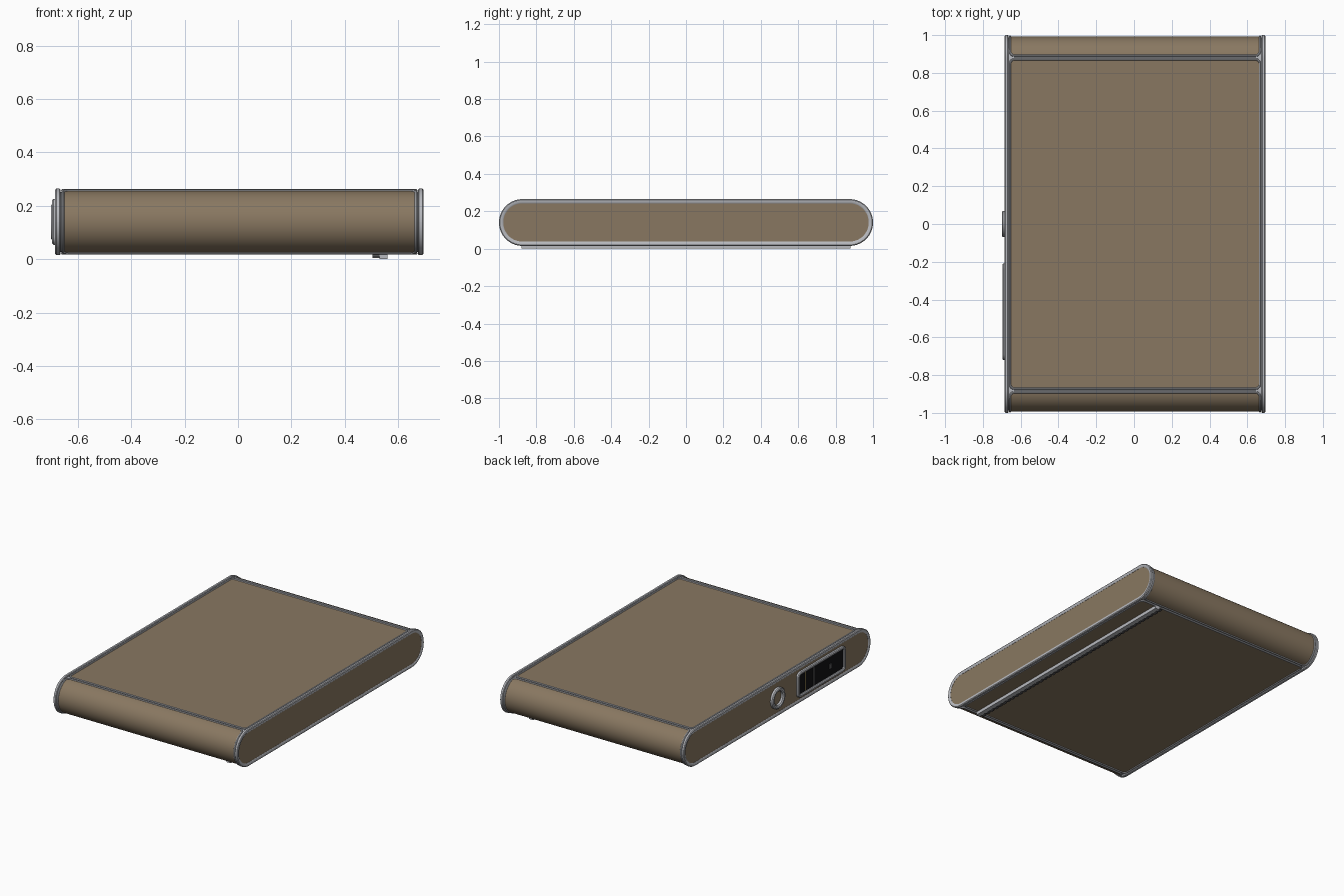
import bpy, bmesh, math

if "Cube" in bpy.data.objects:
    bpy.data.objects.remove(bpy.data.objects["Cube"])

def material(name, rgb):
    m = bpy.data.materials.new(name)
    m.diffuse_color = (*rgb, 1)
    m.use_nodes = True
    m.node_tree.nodes["Principled BSDF"].inputs["Base Color"].default_value = m.diffuse_color
    return m

BROWN = material("warm brown", (0.25, 0.187, 0.12))
SILVER = material("silver", (0.48, 0.49, 0.52))
BLACK = material("black", (0.006, 0.006, 0.007))
GREY = material("dark grey", (0.10, 0.10, 0.105))
GOLD = material("gold", (0.40, 0.30, 0.12))

ZC, YC, R = 0.14, 0.875, 0.117       # body centre height, end-arc centre, panel radius
L, A = 2 * YC, math.pi * R           # straight and arc lengths of the outline


def finish(ob, mat):
    ob.data.materials.append(mat)
    bpy.ops.object.select_all(action='DESELECT')
    ob.select_set(True)
    bpy.context.view_layer.objects.active = ob
    if ob.type == 'CURVE':
        bpy.ops.object.convert(target='MESH')
    bpy.ops.object.shade_smooth_by_angle(angle=math.radians(35))
    return ob


def loft(name, loops, mat, ring=False):
    """Skin a list of equal-length closed loops; ring joins last to first, otherwise cap."""
    bm = bmesh.new()
    rows = [[bm.verts.new(p) for p in lp] for lp in loops]
    n = len(rows[0])
    pairs = list(zip(rows, rows[1:])) + ([(rows[-1], rows[0])] if ring else [])
    for a, b in pairs:
        for i in range(n):
            j = (i + 1) % n
            bm.faces.new((a[i], a[j], b[j], b[i]))
    if not ring:
        bm.faces.new(rows[0])
        bm.faces.new(rows[-1])
    bmesh.ops.recalc_face_normals(bm, faces=bm.faces)
    me = bpy.data.meshes.new(name)
    bm.to_mesh(me)
    bm.free()
    ob = bpy.data.objects.new(name, me)
    bpy.context.collection.objects.link(ob)
    return finish(ob, mat)


def rounded(x, cy, hy, hz, r, seg=16):
    """Rounded rectangle in the plane x."""
    pts = []
    for k, (sy, sz) in enumerate(((1, 1), (-1, 1), (-1, -1), (1, -1))):
        for i in range(seg + 1):
            a = math.pi / 2 * (k + i / seg)
            pts.append((x, cy + sy * (hy - r) + r * math.cos(a),
                        ZC + sz * (hz - r * 0.9999) + r * math.sin(a)))
    return pts


def stadium(x, rad):
    return rounded(x, 0, YC + rad, rad, rad * 0.999)


def box(name, lo, hi, mat):
    loops = [[(lo[0], lo[1], z), (hi[0], lo[1], z), (hi[0], hi[1], z), (lo[0], hi[1], z)]
             for z in (lo[2], hi[2])]
    return loft(name, loops, mat)


def around(x, s, rad):
    """Point at distance s around the body outline."""
    flip = -1 if s >= L + A else 1
    s %= L + A
    if s < L:
        y, z = YC - s, rad
    else:
        a = (s - L) / A * math.pi
        y, z = -YC - rad * math.sin(a), rad * math.cos(a)
    return (x, flip * y, ZC + flip * z)


# silver core
loft("body_core", [stadium(-0.672, 0.112), stadium(0.682, 0.112)], SILVER)

# end rims and recessed brown end plates
for side, x, d in (("left", -0.675, -1), ("right", 0.685, 1)):
    prof = [(-.010, .121), (-.006, .125), (.006, .125), (.010, .120),
            (.010, .108), (.006, .102), (-.010, .102)]
    loft(side + "_rim", [stadium(x + d * u, r) for u, r in prof], SILVER, ring=True)
    loft(side + "_end_plate", [stadium(x - d * .004, .104), stadium(x + d * .005, .104)], BROWN)

# wrapped panels with a silver bead round each
X0, X1, C = -0.657, 0.667, 0.025
for name, s0, s1, mid in (("top", .003, L - .003, 1),
                          ("front", L + .016, L + A - .016, 28),
                          ("bottom", L + A + .003, 2 * L + A - .003, 1),
                          ("back", 2 * L + A + .016, 2 * L + 2 * A - .016, 28)):
    corner = [(C * (1 - math.cos(t)), C * (1 - math.sin(t)))
              for t in (math.pi / 2 * i / 7 for i in range(8))]
    edge = [(s0 + u, v) for u, v in corner]
    edge += [(s0 + C + (s1 - s0 - 2 * C) * i / mid, 0) for i in range(1, mid)]
    edge += [(s1 - u, v) for u, v in reversed(corner)]
    loft(name + "_panel", [[around(X0 + v, s, R), around(X1 - v, s, R),
                            around(X1 - v, s, R - .012), around(X0 + v, s, R - .012)]
                           for s, v in edge], BROWN)
    path = [around(X0 + v, s, R) for s, v in edge]
    path += [around(X1 - v, s, R) for s, v in reversed(edge)]
    cu = bpy.data.curves.new(name + "_bead", 'CURVE')
    cu.dimensions = '3D'
    cu.bevel_depth = 0.006
    cu.bevel_resolution = 2
    sp = cu.splines.new('POLY')
    sp.points.add(len(path) - 1)
    for p, co in zip(sp.points, path):
        p.co = (*co, 1)
    sp.use_cyclic_u = True
    ob = bpy.data.objects.new(name + "_bead", cu)
    bpy.context.collection.objects.link(ob)
    finish(ob, SILVER)

# round socket ring on the left end
prof = [(-.678, .070), (-.694, .070), (-.700, .064), (-.700, .054), (-.694, .046), (-.678, .046)]
loft("socket_ring", [rounded(x, 0, r, r, r * .999) for x, r in prof], SILVER, ring=True)

# connector window: frame, black face and small fittings
PY = -0.465
prof = [(-.678, 0), (-.692, 0), (-.697, .005), (-.697, .014), (-.692, .019), (-.678, .019)]
loft("port_frame", [rounded(x, PY, .255 - o, .086 - o, .030 - o, 6) for x, o in prof],
     SILVER, ring=True)
loft("port_face", [rounded(x, PY, .240, .071, .015, 6) for x in (-.676, -.684)], BLACK)
box("port_gold_divider", (-.688, -.304, .078), (-.682, -.296, .202), GOLD)
box("port_grey_divider", (-.688, -.392, .078), (-.682, -.384, .202), GREY)
box("port_switch", (-.688, -.575, .125), (-.682, -.555, .155), GREY)

# foot bar under the body with a ribbed grip beside it
box("foot_bar", (.530, -.88, 0), (.560, .88, .022), SILVER)
box("foot_grip", (.505, -.88, .010), (.530, .88, .022), GREY)
for i in range(44):
    y = -.87 + i * .04
    box("grip_rib", (.505, y, .004), (.530, y + .02, .011), GREY)
